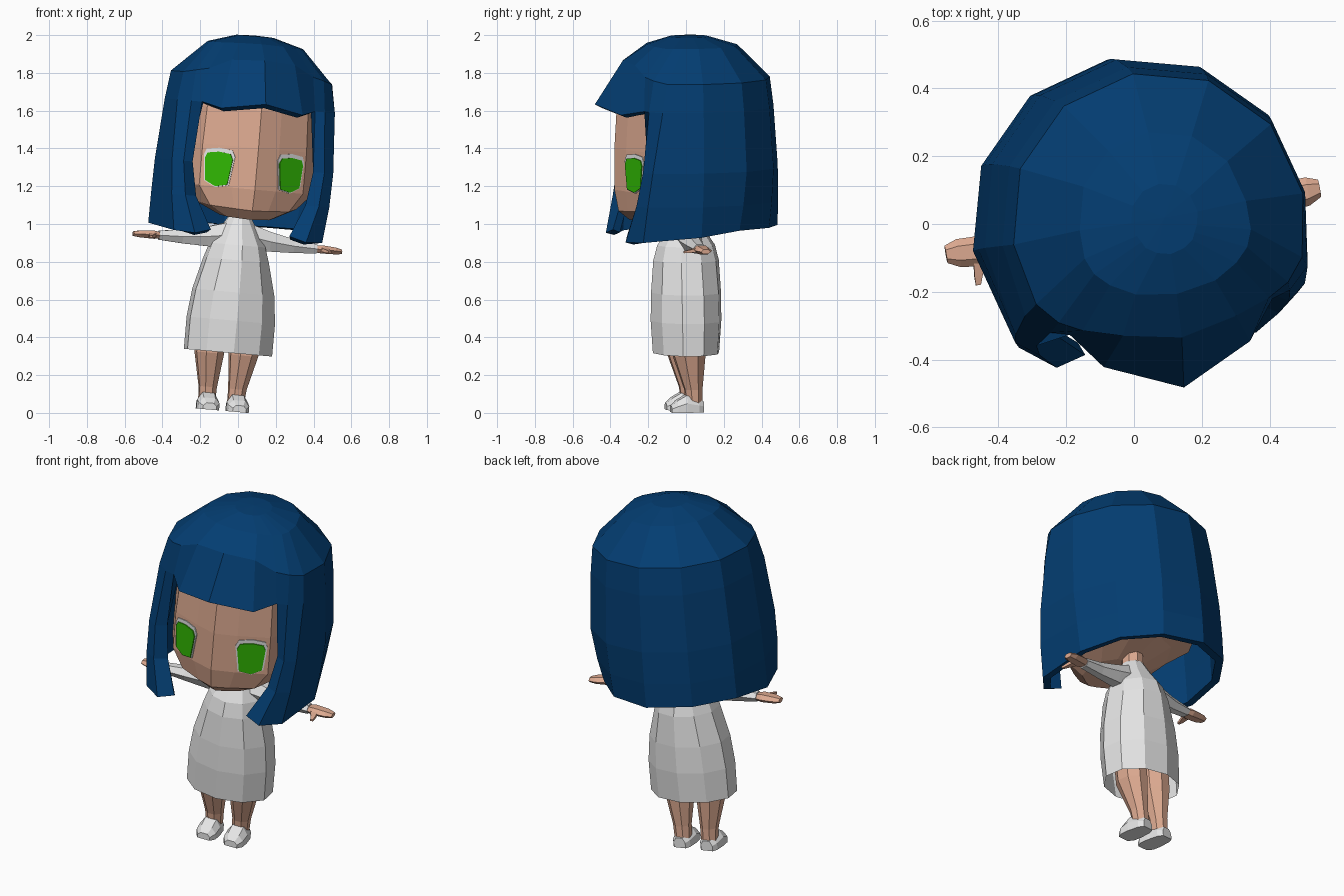
import bpy, bmesh, math
from mathutils import Matrix, Vector

if "Cube" in bpy.data.objects:
    bpy.data.objects.remove(bpy.data.objects["Cube"])

# Whole figure leans to its side and turns slightly
POSE = (Matrix.Translation((-0.08, 0, 0.012)) @ Matrix.Rotation(math.radians(5), 4, 'Y')
        @ Matrix.Rotation(math.radians(10), 4, 'Z'))


def material(name, rgb):
    m = bpy.data.materials.new(name)
    m.diffuse_color = (*rgb, 1)
    m.use_nodes = True
    m.node_tree.nodes["Principled BSDF"].inputs["Base Color"].default_value = m.diffuse_color
    return m


HAIR = material("navy_hair", (0.001, 0.047, 0.168))
SKIN = material("skin", (0.72, 0.40, 0.28))
WHITE = material("white_cloth", (0.78, 0.78, 0.78))
GREEN = material("green_iris", (0.03, 0.47, 0.001))


def make(name, verts, faces, mat, mirror=False, fix=True):
    me = bpy.data.meshes.new(name)
    me.from_pydata([tuple(v) for v in verts], [], faces)
    if fix:
        bm = bmesh.new()
        bm.from_mesh(me)
        bmesh.ops.recalc_face_normals(bm, faces=bm.faces)
        bm.to_mesh(me)
        bm.free()
    ob = bpy.data.objects.new(name, me)
    bpy.context.collection.objects.link(ob)
    me.materials.append(mat)
    ob.matrix_world = POSE
    if mirror:
        ob.modifiers.new("mirror", 'MIRROR')
    return ob


def loft(name, rings, mat, mirror=False, open_start=False):
    """Skin equal-length rings of points and cap the ends."""
    n = len(rings[0])
    verts = [p for r in rings for p in r]
    faces = [(k * n + i, k * n + (i + 1) % n, (k + 1) * n + (i + 1) % n, (k + 1) * n + i)
             for k in range(len(rings) - 1) for i in range(n)]
    faces.append(tuple(range(len(verts) - n, len(verts))))
    if not open_start:
        faces.append(tuple(range(n)))
    return make(name, verts, faces, mat, mirror)


def oval(cx, cy, z, rx, ry, n=10, turn=0.5):
    return [(cx + rx * math.cos(2 * math.pi * (i + turn) / n),
             cy + ry * math.sin(2 * math.pi * (i + turn) / n), z) for i in range(n)]


def side_oval(x, y, z, ry, rz, n=6):
    return [(x, y + ry * math.cos(2 * math.pi * i / n),
             z + rz * math.sin(2 * math.pi * i / n)) for i in range(n)]


# Head: half outline mirrored into a ring, scaled by height; the jaw rises to the back
half = [(0, -.385), (.12, -.343), (.28, -.267), (.36, -.1), (.34, .12), (.2, .29), (0, .34)]
outline = half + [(-x, y) for x, y in half[-2:0:-1]]
levels = [(1.02, .40, -.15, .12), (1.075, .76, -.07, .13), (1.18, 1, 0, 0), (1.40, 1, 0, 0),
          (1.60, .97, 0, 0), (1.76, .8, 0, 0), (1.87, .5, 0, 0)]
loft("head", [[(x * s, y * s + dy, z + k * (y * s + dy + .3)) for x, y in outline]
              for z, s, dy, k in levels], SKIN)
loft("neck", [oval(0, 0, z, .06, .06, 8) for z in (.96, 1.12)], SKIN)

# Eyes: thin plates lying on the slanted cheek planes
along = Vector((.16, .076, 0)).normalized()
out = Vector((along.y, -along.x, 0))
centre = Vector((.191, -.309, 1.272))


def eye_plate(name, w, h, up, depth, mat):
    shape = [(-1, .6), (-.8, .92), (.05, 1), (.85, .9), (1, .6), (.85, -.7), (.1, -1), (-.75, -.85)]
    base = [centre + along * (a * w) + Vector((0, 0, up + b * h)) for a, b in shape]
    loft(name, [[p + out * d for p in base] for d in depth], mat, True)


eye_plate("eye_white", .086, .105, .008, (-.004, .005), WHITE)
eye_plate("iris", .076, .092, 0, (.002, .011), GREEN)

# Hair: columns from back centre round one side to the fringe centre
cols = []
for ang, low in ((90, .98), (60, .985), (30, .985), (0, .957)):
    c, s = math.cos(math.radians(ang)), math.sin(math.radians(ang))
    cols.append([(r * c, r * s + dy, z) for r, dy, z in
                 ((.10, .02, 1.989), (.25, .025, 1.943), (.435, .015, 1.77), (.455, .015, 1.62),
                  (.48, .013, 1.3), (.485, .01, 1.12), (.487, .005, low))])
# front locks
cols.append([(.09, -.02, 1.989), (.25, -.06, 1.943), (.40, -.17, 1.77), (.425, -.20, 1.62),
             (.435, -.255, 1.3), (.425, -.28, 1.12), (.40, -.30, .93)])
cols.append([(.08, -.04, 1.989), (.23, -.11, 1.942), (.345, -.235, 1.785), (.36, -.262, 1.62),
             (.38, -.298, 1.3), (.36, -.33, 1.12), (.30, -.378, .925)])
cols.append([(.07, -.06, 1.989), (.19, -.15, 1.942), (.28, -.27, 1.80), (.305, -.278, 1.62),
             (.325, -.262, 1.3), (.295, -.288, 1.12), (.212, -.355, .95)])
# fringe
cols.append([(.04, -.08, 1.989), (.12, -.19, 1.947), (.17, -.305, 1.855), (.22, -.39, 1.595)])
cols.append([(0, -.09, 1.989), (0, -.21, 1.95), (0, -.34, 1.865), (0, -.49, 1.635)])

# the other side is a mirror copy; one side tucks in towards the hem
left = [[(-x, y, z) for x, y, z in c] for c in cols[-2:0:-1]]
for i, f in ((1, .95), (2, .89), (3, .92)):
    for row, k in ((5, (1 + f) / 2), (6, f)):
        x, y, z = cols[i][row]
        cols[i][row] = (x * k, y * k if y > 0 else y, z)
cols += left

verts, start = [(0, .02, 1.993)], []
for c in cols:
    start.append(len(verts))
    verts += c
faces = []
for i in range(len(cols)):
    j = (i + 1) % len(cols)
    a, b = start[i], start[j]
    faces.append((0, b, a))
    for k in range(min(len(cols[i]), len(cols[j])) - 1):
        faces.append((a + k, b + k, b + k + 1, a + k + 1))
hair = make("hair", verts, faces, HAIR, fix=False)
shell = hair.modifiers.new("thickness", 'SOLIDIFY')
shell.thickness = .045
shell.offset = -1

# Dress, open at the hem
loft("dress", [oval(0, 0, z, rx, ry) for z, rx, ry in
               ((.308, .24, .178), (.48, .24, .19), (.63, .222, .188), (.80, .176, .176),
                (.88, .15, .155), (.96, .105, .10), (1.03, .06, .06))], WHITE, open_start=True)

# Sleeves, hands and thumbs
loft("sleeve", [side_oval(.05, 0, .93, .07, .08), side_oval(.17, 0, .912, .058, .06),
                side_oval(.30, 0, .90, .042, .042), side_oval(.425, 0, .896, .036, .028)],
     WHITE, True)
loft("hand", [side_oval(.41, 0, .895, .026, .018), side_oval(.455, 0, .896, .045, .025),
              side_oval(.525, .005, .894, .042, .021), side_oval(.562, .008, .892, .026, .014)],
     SKIN, True)
loft("thumb", [[(.44, -.025, .885), (.485, -.025, .885), (.485, -.025, .905), (.44, -.025, .905)],
               [(.465, -.07, .88), (.49, -.07, .88), (.49, -.07, .896), (.465, -.07, .896)],
               [(.475, -.098, .88), (.49, -.098, .88), (.49, -.098, .89), (.475, -.098, .89)]],
     SKIN, True)

# Legs
leg = loft("leg", [oval(.078, .03, .05, .047, .045, 8), oval(.08, .025, .12, .05, .05, 8),
                   oval(.092, 0, .30, .08, .09, 8), oval(.092, 0, .42, .082, .092, 8)], SKIN, True)


# Shoes: cross-sections from heel to toe
def shoe_ring(y, w, h):
    c = .08
    return [(c - w, y, 0), (c + w, y, 0), (c + w, y, h * .55),
            (c + w * .55, y, h), (c - w * .55, y, h), (c - w, y, h * .55)]


shoe = loft("shoe", [shoe_ring(.078, .034, .055), shoe_ring(.05, .05, .068),
                     shoe_ring(-.015, .058, .09), shoe_ring(-.065, .056, .062),
                     shoe_ring(-.095, .036, .035)], WHITE, True)
for part in (leg, shoe):
    part.matrix_world = Matrix.Translation((-.008, 0, 0)) @ POSE
